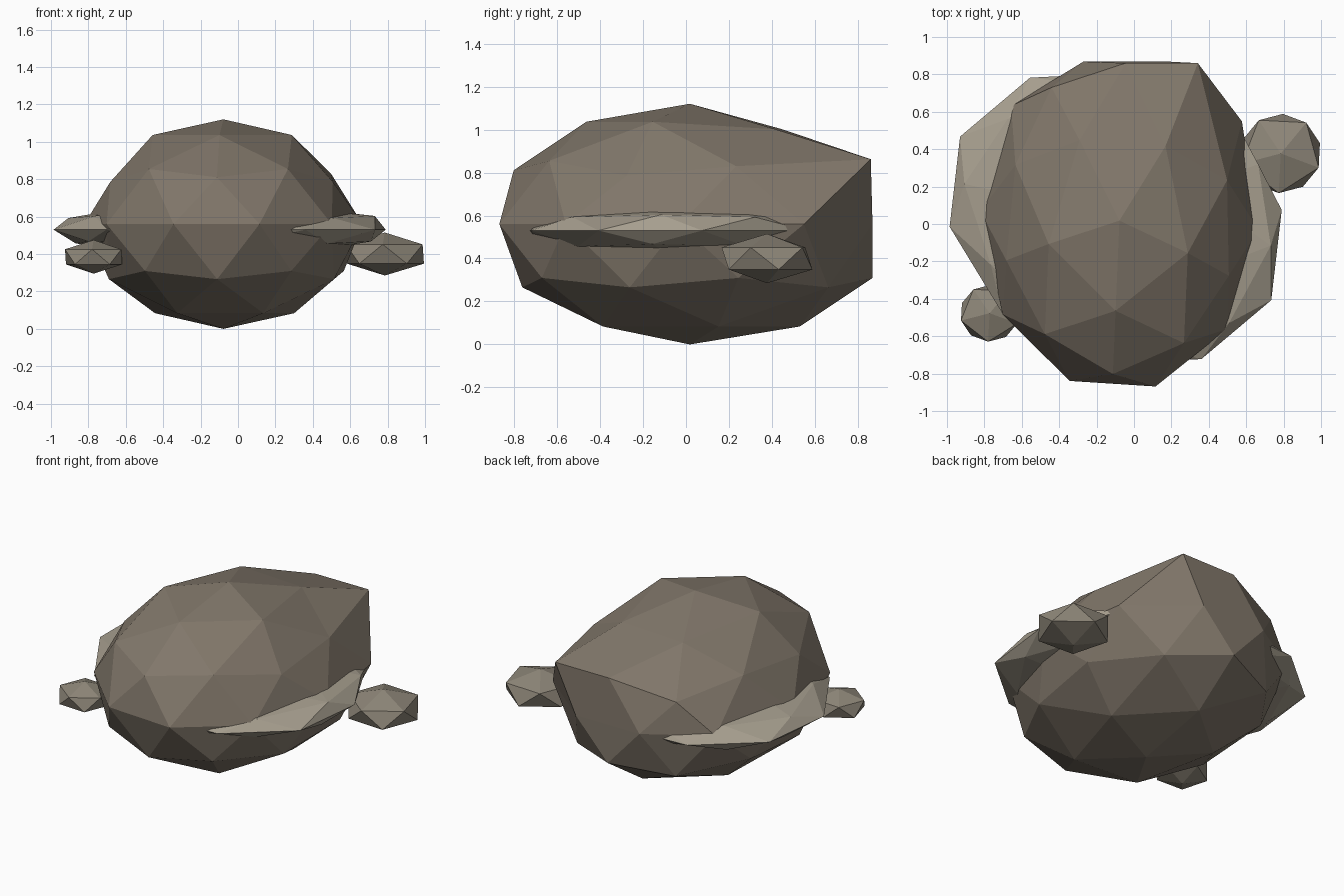
import bpy, bmesh, math
from mathutils import Matrix, Vector

if "Cube" in bpy.data.objects:
    bpy.data.objects.remove(bpy.data.objects["Cube"])


def material(name, color):
    m = bpy.data.materials.new(name)
    m.diffuse_color = (*color, 1)
    m.use_nodes = True
    m.node_tree.nodes["Principled BSDF"].inputs["Base Color"].default_value = m.diffuse_color
    return m


stone = material("stone", (0.22, 0.185, 0.145))
pale_stone = material("pale_stone", (0.38, 0.34, 0.27))
pebble_stone = material("pebble_stone", (0.27, 0.24, 0.19))


def rock(name, level, centre, size, facet_turn, turn, mat, shape=None):
    """Flat-shaded icosphere, spun before scaling and turned afterwards."""
    bm = bmesh.new()
    bmesh.ops.create_icosphere(bm, subdivisions=level, radius=1)
    mtx = (Matrix.Translation(centre)
           @ Matrix.Rotation(math.radians(turn), 4, 'Z')
           @ Matrix.Diagonal((*size, 1))
           @ Matrix.Rotation(math.radians(facet_turn), 4, 'Z'))
    bm.transform(mtx)
    if shape:
        for v in bm.verts:
            v.co = shape(v.co)
    mesh = bpy.data.meshes.new(name)
    bm.to_mesh(mesh)
    bm.free()
    mesh.materials.append(mat)
    ob = bpy.data.objects.new(name, mesh)
    bpy.context.collection.objects.link(ob)
    return ob


# The back bulges and is cut off flat with a raised lip; the shoulders lean in
def weather(p):
    x, y, z = p
    if y > 0.05:
        y = min(y * 1.06, 0.868)
        if x > 0.45 and abs(z - 0.56) < 0.02 and y > 0.4:
            x += 0.03
        if z > 1.0 and y > 0.3:
            z -= 0.035
    if y > 0.65 and z > 0.75:
        if x > -0.2:
            y, z = 0.86, 0.862
        else:
            y, z = 0.73, 0.76
    if abs(x + 0.075) > 0.55 and 0.7 < z < 0.95:
        x = -0.075 + (x + 0.075) * 0.94
        z -= 0.025
    return Vector((x, y, z))


# The ledge's right rim is fuller towards the back
def fuller_rim(p):
    x, y, z = p
    if x > 0.56 and z > 0.57:
        x += 0.06
        y += 0.03
    elif x > 0.45 and y > 0.4:
        x += 0.03
        y += 0.02
    return Vector((x, y, z))


# Main boulder
rock("boulder", 2, (-0.078, 0.018, 0.56), (0.745, 0.918, 0.56), -21, 0, stone, weather)

# Flat ledge passing right through the boulder
rock("ledge", 2, (-0.098, 0.03, 0.53), (0.94, 0.77, 0.14), -19.5, -26.5, pale_stone, fuller_rim)

# Two loose pebbles
rock("pebble_right", 1, (0.785, 0.377, 0.40), (0.242, 0.237, 0.115), -21, 0, pebble_stone)
rock("pebble_left", 1, (-0.772, -0.477, 0.385), (0.177, 0.17, 0.09), -21, 0, pebble_stone)
